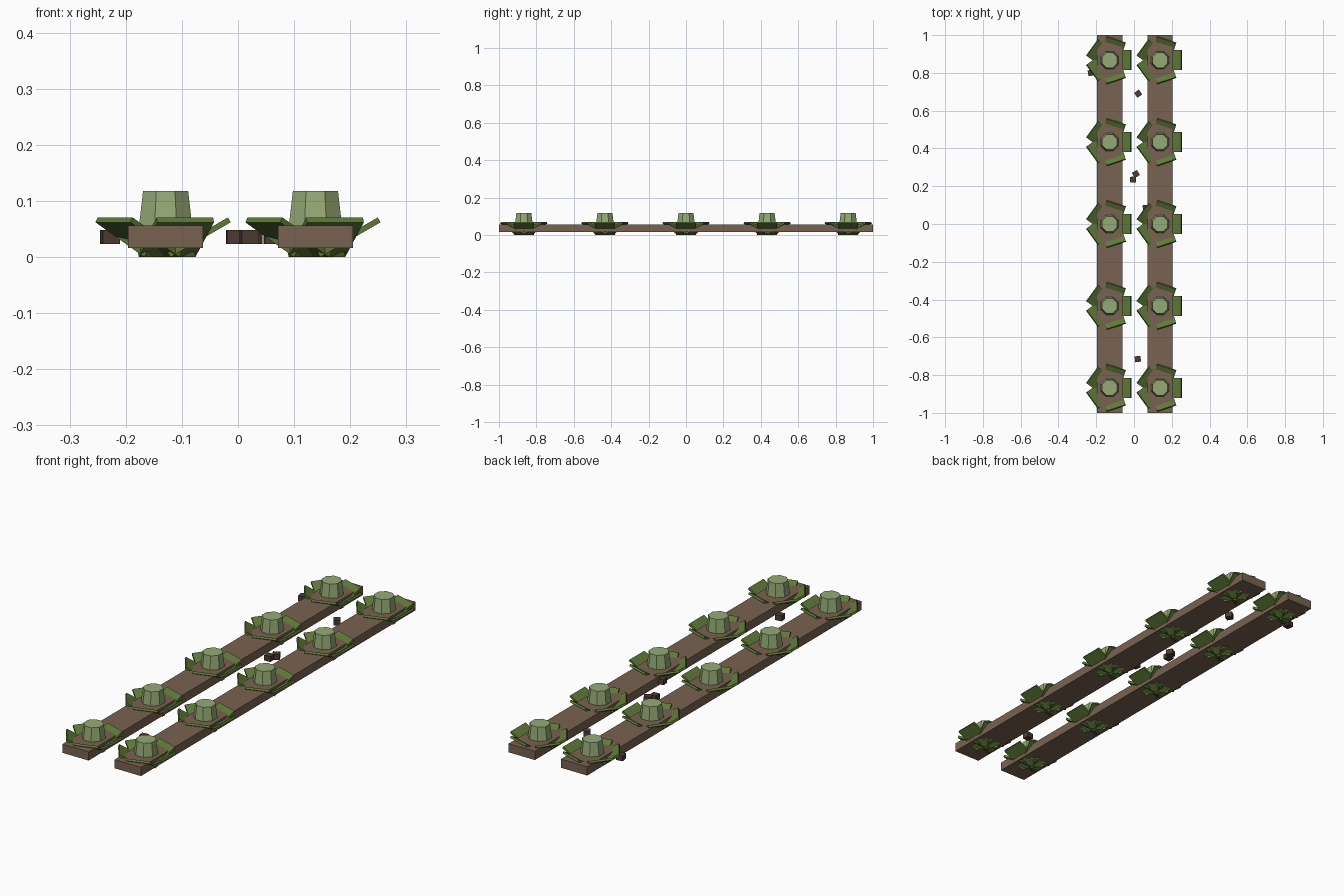
import bpy, bmesh, math
from mathutils import Matrix, Vector

if "Cube" in bpy.data.objects:
    bpy.data.objects.remove(bpy.data.objects["Cube"])


def material(name, rgb):
    m = bpy.data.materials.new(name)
    m.diffuse_color = (*rgb, 1)
    m.use_nodes = True
    m.node_tree.nodes["Principled BSDF"].inputs["Base Color"].default_value = m.diffuse_color
    return m


SOIL = material("soil brown", (0.19, 0.125, 0.083))
CLOD = material("dark earth", (0.075, 0.045, 0.032))
LEAF = material("leaf green", (0.115, 0.19, 0.04))
HEART = material("pale green", (0.30, 0.40, 0.18))


def finish(bm, name, mat, loc=(0, 0, 0)):
    bmesh.ops.recalc_face_normals(bm, faces=bm.faces)
    me = bpy.data.meshes.new(name)
    bm.to_mesh(me)
    bm.free()
    me.materials.append(mat)
    ob = bpy.data.objects.new(name, me)
    ob.location = loc
    bpy.context.collection.objects.link(ob)
    return ob


def add_box(bm, size, matrix):
    bmesh.ops.create_cube(bm, size=1, matrix=matrix @ Matrix.Diagonal((*size, 1)))


def leaves(loc):
    # five slabs fanned around the heart, tilted up 30 degrees
    bm = bmesh.new()
    length, width, thick, tilt = 0.124, 0.106, 0.010, math.radians(30)
    for i in range(5):
        m = (Matrix.Rotation(math.radians(72 * i), 4, 'Z')
             @ Matrix.Translation((0.116, 0, 0.062))
             @ Matrix.Rotation(-tilt, 4, 'Y')
             @ Matrix.Translation((-length / 2, 0, thick / 2)))
        add_box(bm, (length, width, thick), m)
    finish(bm, "cabbage_leaves", LEAF, loc)


def heart(loc):
    # tapered eight-sided cabbage heart
    bm = bmesh.new()
    bmesh.ops.create_cone(bm, cap_ends=True, segments=8, radius1=0.0545, radius2=0.0435,
                          depth=0.088,
                          matrix=Matrix.Translation((0, 0, 0.074))
                          @ Matrix.Rotation(math.pi / 8, 4, 'Z'))
    finish(bm, "cabbage_heart", HEART, loc)


for cx in (-0.129, 0.138):
    # soil bed
    bm = bmesh.new()
    add_box(bm, (0.134, 2.0, 0.04), Matrix.Translation((0, 0, 0.036)))
    finish(bm, "soil_bed", SOIL, (cx, 0, 0))
    for row in range(-2, 3):
        leaves((cx, row * 0.4335, 0))
        heart((cx, row * 0.4335, 0))

# loose clods of earth: x, y, turn in degrees
for x, y, turn in ((-0.228, 0.80, 10), (0.022, 0.69, 35), (0.01, 0.265, 30),
                   (-0.005, 0.235, 3), (0.062, 0.085, 5), (0.02, -0.715, 8)):
    bm = bmesh.new()
    add_box(bm, (0.031, 0.031, 0.025), Matrix.Rotation(math.radians(turn), 4, 'Z'))
    finish(bm, "earth_clod", CLOD, (x, y, 0.036))
